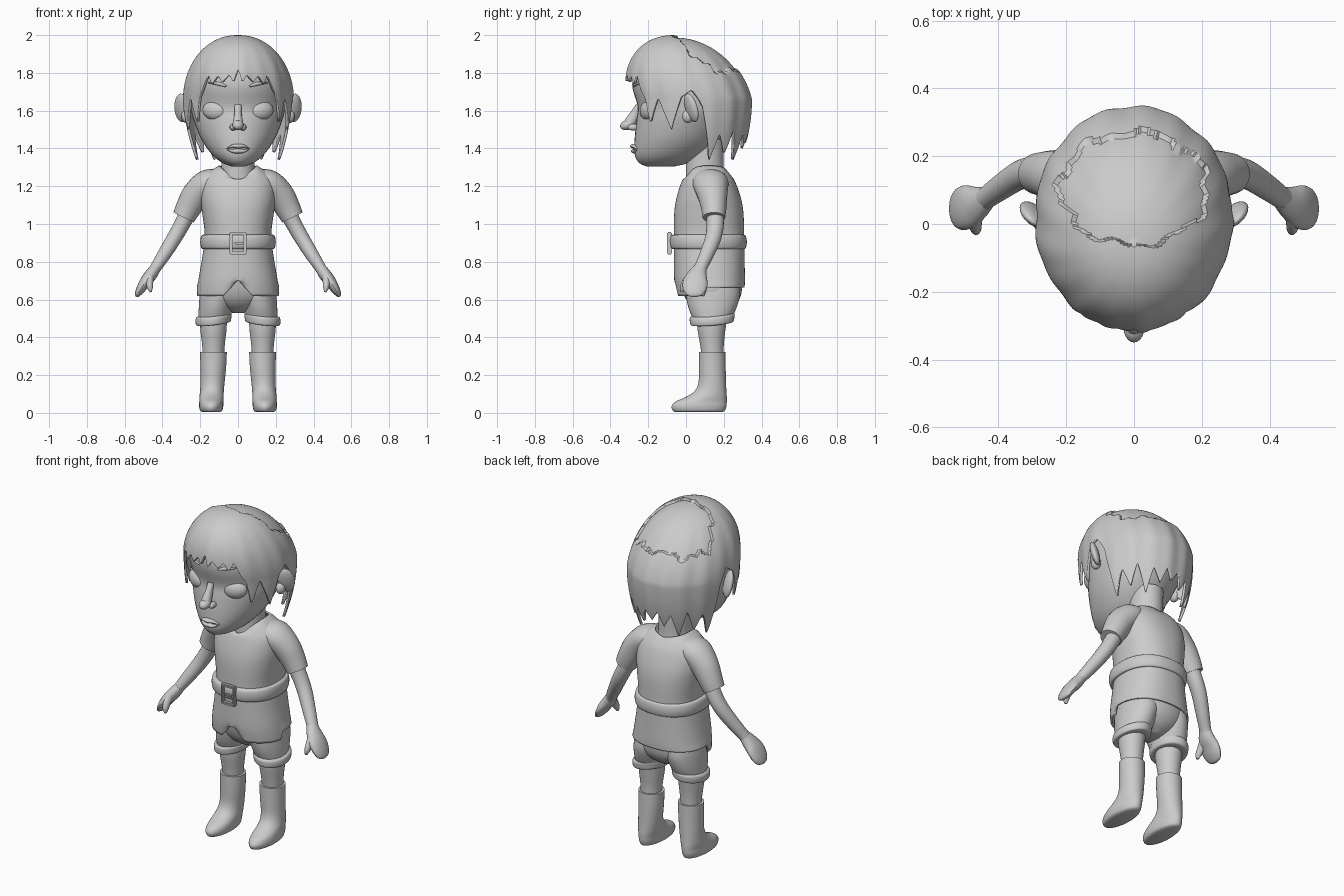
import bpy, bmesh, math
from mathutils import Vector, Matrix, Euler

if "Cube" in bpy.data.objects:
    bpy.data.objects.remove(bpy.data.objects["Cube"])

grey = bpy.data.materials.new("plain_grey")
grey.diffuse_color = (0.6, 0.6, 0.6, 1)
grey.use_nodes = True
grey.node_tree.nodes["Principled BSDF"].inputs["Base Color"].default_value = grey.diffuse_color


def finish(name, bm, mirror=False, thick=0):
    bmesh.ops.recalc_face_normals(bm, faces=bm.faces)
    me = bpy.data.meshes.new(name)
    bm.to_mesh(me)
    bm.free()
    me.materials.append(grey)
    ob = bpy.data.objects.new(name, me)
    bpy.context.collection.objects.link(ob)
    if mirror:
        ob.modifiers.new("mirror", 'MIRROR').use_clip = False
        ob.modifiers["mirror"].use_mirror_merge = False
    if thick:
        mod = ob.modifiers.new("thickness", 'SOLIDIFY')
        mod.thickness, mod.offset = thick, -1
    return ob


def spline(rows, steps):
    """Smooth interpolation through rows of numbers."""
    out = []
    for i in range(len(rows) - 1):
        a, b, c, d = (rows[min(max(i + k, 0), len(rows) - 1)] for k in (-1, 0, 1, 2))
        for s in range(steps):
            t = s / steps
            out.append([q + 0.5 * t * (r - p + t * (2*p - 5*q + 4*r - w + t * (3*(q - r) + w - p)))
                        for p, q, r, w in zip(a, b, c, d)])
    return out + [list(rows[-1])]


def skin(name, rings, caps=(True, True), **kw):
    bm = bmesh.new()
    vs = [[bm.verts.new(p) for p in ring] for ring in rings]
    n = len(vs[0])
    for a, b in zip(vs, vs[1:]):
        for i in range(n):
            bm.faces.new((a[i], a[(i+1) % n], b[(i+1) % n], b[i]))
    for cap, ring in zip(caps, (vs[0], vs[-1])):
        if cap:
            bm.faces.new(ring)
    return finish(name, bm, **kw)


def loft(name, rows, steps=4, n=40, power=1.0, adjust=None, **kw):
    """Rows are (z, centre x, half width, front y, back y)."""
    rings = []
    for z, cx, rx, yf, yb in spline(rows, steps):
        ring = []
        for i in range(n):
            a = math.tau * i / n
            c, s = math.cos(a), math.sin(a)
            c, s = (math.copysign(abs(k) ** power, k) for k in (c, s))
            p = Vector((cx + rx * s, (yf + yb) / 2 - (yb - yf) / 2 * c, z))
            ring.append(adjust(p) if adjust else p)
        rings.append(ring)
    return skin(name, rings, **kw)


def tube(name, rows, steps=4, n=20, **kw):
    """Rows are (x, y, z, radius across, radius along y)."""
    pts = spline(rows, steps)
    rings = []
    for i, p in enumerate(pts):
        t = (Vector(pts[min(i+1, len(pts)-1)][:3]) - Vector(pts[max(i-1, 0)][:3])).normalized()
        v = (Vector((0, 1, 0)) - t * t.y).normalized()
        u = t.cross(v)
        rings.append([Vector(p[:3]) + u * p[3] * math.cos(math.tau*k/n) + v * p[4] * math.sin(math.tau*k/n)
                      for k in range(n)])
    return skin(name, rings, **kw)


def ball(name, loc, size, rot=(0, 0, 0), **kw):
    bm = bmesh.new()
    m = Matrix.LocRotScale(Vector(loc), Euler([math.radians(a) for a in rot]), Vector(size))
    bmesh.ops.create_uvsphere(bm, u_segments=24, v_segments=16, radius=1, matrix=m)
    return finish(name, bm, **kw)


def box(name, loc, size):
    bm = bmesh.new()
    bmesh.ops.create_cube(bm, size=1, matrix=Matrix.LocRotScale(Vector(loc), None, Vector(size)))
    bmesh.ops.bevel(bm, geom=bm.edges[:], offset=0.005, segments=2, affect='EDGES')
    return finish(name, bm)


# Head and face
loft("head", [(1.305, 0, .035, -.21, -.06), (1.325, 0, .085, -.25, .02), (1.37, 0, .14, -.272, .10),
              (1.45, 0, .195, -.272, .18), (1.55, 0, .235, -.262, .24), (1.62, 0, .25, -.255, .28),
              (1.74, 0, .255, -.285, .28), (1.85, 0, .22, -.25, .22), (1.95, 0, .11, -.15, .08)])
ball("eye", (.125, -.203, 1.6), (.066, .036, .05), (0, -6, 22), mirror=True)
tube("eyebrow", [(.06, -.274, 1.728, .004, .006), (.10, -.264, 1.742, .010, .01),
                 (.155, -.236, 1.748, .003, .006)], mirror=True)
tube("nose_bridge", [(0, -.255, 1.63, .018, .012), (0, -.272, 1.58, .02, .025), (0, -.30, 1.53, .028, .03),
                     (0, -.30, 1.505, .02, .025)])
ball("nose_tip", (0, -.308, 1.525), (.03, .042, .027), (15, 0, 0))
ball("nostril_wing", (.026, -.278, 1.512), (.018, .03, .018), mirror=True)
for lip, z, y, h in (("upper_lip", 1.412, -.272, .012), ("lower_lip", 1.386, -.268, .013)):
    tube(lip, [(-.062, y + .014, 1.398, .002, .006), (-.03, y, z, h * .7, .016), (0, y - .004, z, h, .02),
               (.03, y, z, h * .7, .016), (.062, y + .014, 1.398, .002, .006)])
ball("ear", (.298, .028, 1.615), (.022, .046, .078), (10, 14, -52), mirror=True)
ball("ear_lobe", (.275, .01, 1.57), (.025, .03, .035), mirror=True)

# Hair shell: lock outline as (degrees from front, lower edge height)
locks = [(0, 1.82), (5, 1.75), (10, 1.79), (17, 1.75), (23, 1.785), (29, 1.74), (35, 1.79), (41, 1.70),
         (44, 1.68), (50, 1.53), (59, 1.67), (72, 1.50), (82, 1.67), (94, 1.71), (102, 1.62), (112, 1.33),
         (121, 1.48), (130, 1.37), (138, 1.50), (148, 1.33), (156, 1.48), (165, 1.40), (172, 1.49), (180, 1.43)]


def lower_edge(deg):
    for (a, za), (b, zb) in zip(locks, locks[1:]):
        if deg <= b:
            return za + (zb - za) * (deg - a) / (b - a)
    return locks[-1][1]


def hair_point(ang, z):
    h = (z - 1.66) / .34
    r = max(0, 1 - h * h) ** .47 if h > 0 else 1 - .2 * h * h
    wave = math.sin(9 * ang + .6) * .5 + math.sin(17 * ang) * .4
    r *= 1 + .016 * wave * min(1, r * r)
    x, y = .292 * r * math.sin(ang), .02 - .08 * max(h, 0) - .328 * r * math.cos(ang)
    # sunken crown behind the layered fringe
    u, v = x / .22, (y - .105) / .168
    b = math.atan2(u, v)
    if z > 1.75 and math.hypot(u, v) < 1 + .05 * math.sin(7 * b) + .03 * math.sin(16 * b):
        c = Vector((0, .02, 1.6))
        return c + (Vector((x, y, z)) - c) * .965
    return Vector((x, y, z))


rings = []
N, M = 240, 64
for j in range(M + 1):
    ring = []
    for i in range(N):
        ang = math.tau * i / N
        deg = math.degrees(ang)
        low = lower_edge(min(deg, 360 - deg))
        t = j / M
        z = 1.66 + .34 * math.cos(.02 + t * math.pi * .5 / .7) if t < .42 else None
        if z is None:
            top = 1.66 + .34 * math.cos(.02 + .42 * math.pi * .5 / .7)
            z = top + (low - top) * (t - .42) / .58
        ring.append(hair_point(ang, z))
    rings.append(ring)
skin("hair", rings, caps=(True, False), thick=.014)

# Neck and upper chest
loft("neck", [(1.12, 0, .12, .0, .24), (1.22, 0, .12, .0, .22), (1.28, 0, .09, .0, .2), (1.45, 0, .09, .0, .2)])


# Shirt with dipped neckline and notched hem
def shirt_shape(p):
    if p.z > 1.24:
        p.z -= .09 * max(0, 1 - abs(p.x) / .1) * (1 if p.y < .1 else .25) * (p.z - 1.24) / .07
    if p.z < .7:
        k = (.7 - p.z) / .08
        p.z += k * (.085 * max(0, 1 - abs(p.x) / .075) if p.y < .1 else .045)
    return p


loft("shirt", [(.62, 0, .218, -.05, .31), (.7, 0, .21, -.062, .312), (.82, 0, .19, -.064, .31),
               (.94, 0, .176, -.064, .308), (1.06, 0, .19, -.062, .304), (1.14, 0, .2, -.05, .29),
               (1.22, 0, .195, -.025, .262), (1.27, 0, .16, .0, .235), (1.31, 0, .1, .01, .21)],
     n=80, power=.88, adjust=shirt_shape, caps=(False, False), thick=.01)
tube("sleeve", [(.10, .125, 1.245, .05, .085), (.16, .13, 1.215, .075, .095), (.22, .14, 1.155, .076, .08),
                (.26, .147, 1.09, .068, .068), (.288, .148, 1.035, .06, .06)], mirror=True)

# Arms and mitten hands
tube("arm", [(.22, .145, 1.15, .05, .05), (.285, .155, 1.02, .043, .046), (.335, .145, .93, .04, .043),
             (.39, .11, .84, .036, .038), (.435, .078, .77, .03, .034), (.45, .07, .745, .03, .038)], mirror=True)
tube("hand", [(.435, .076, .77, .028, .034), (.462, .06, .73, .033, .052), (.49, .05, .695, .03, .065),
              (.515, .046, .655, .024, .062), (.533, .045, .625, .014, .042), (.538, .045, .615, .004, .012)],
     mirror=True)
tube("thumb", [(.462, .04, .735, .02, .025), (.468, .008, .70, .02, .024), (.466, -.014, .665, .016, .019),
               (.462, -.02, .64, .006, .008)], mirror=True)

# Belt and buckle
loft("belt", [(.868, 0, .18, -.06, .30), (.872, 0, .194, -.08, .316), (.905, 0, .2, -.087, .322),
              (.938, 0, .194, -.082, .316), (.944, 0, .18, -.06, .30)], n=64, power=.88)
for x in (-.038, .038):
    box("buckle_side", (x, -.088, .898), (.016, .026, .12))
for z in (.846, .95):
    box("buckle_bar", (0, -.088, z), (.09, .026, .016))
box("buckle_prong", (.004, -.092, .898), (.05, .016, .014))

# Shorts with rolled cuffs
loft("shorts_seat", [(.53, 0, .03, .09, .2), (.565, 0, .13, .03, .255), (.62, 0, .195, -.01, .29),
                     (.7, 0, .198, -.03, .298), (.78, 0, .18, -.03, .29)])
loft("shorts_leg", [(.49, .127, .082, .04, .235), (.55, .118, .09, .015, .265), (.62, .105, .098, .0, .285),
                    (.68, .1, .095, .0, .28)], mirror=True)


def cuff_tilt(p):
    p.z -= .12 * (p.x - .13) - .08 * (p.y - .14)
    return p


loft("shorts_cuff", [(.472, .13, .072, .05, .225), (.474, .13, .09, .026, .25), (.495, .13, .095, .02, .256),
                     (.515, .128, .093, .022, .256), (.52, .128, .078, .04, .24)],
     adjust=cuff_tilt, mirror=True)

# Legs and boots
loft("leg", [(.28, .13, .055, .085, .2), (.36, .13, .06, .075, .2), (.45, .13, .07, .06, .21),
             (.52, .13, .07, .06, .22)], mirror=True)
loft("boot", [(.004, .142, .045, -.055, .19), (.012, .142, .058, -.07, .205), (.035, .142, .064, -.076, .214),
              (.06, .141, .064, -.055, .216), (.085, .14, .064, .0, .216), (.115, .138, .063, .045, .214),
              (.16, .135, .064, .066, .212), (.24, .131, .068, .068, .21), (.322, .13, .071, .068, .208)],
     mirror=True)

bpy.ops.object.select_all(action='SELECT')
bpy.context.view_layer.objects.active = bpy.data.objects["head"]
bpy.ops.object.shade_smooth_by_angle(angle=math.radians(40))
